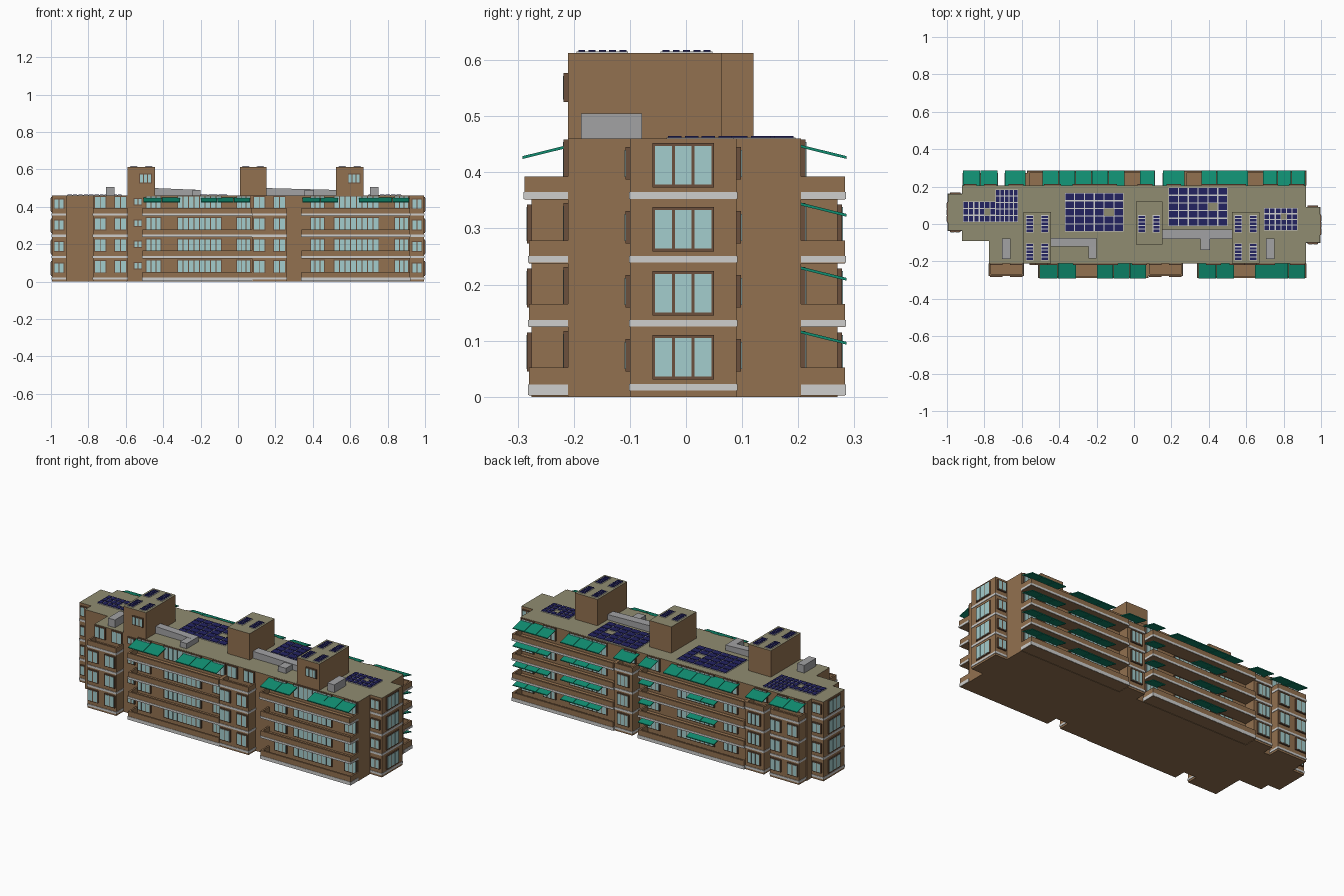
import bpy, bmesh

if "Cube" in bpy.data.objects:
    bpy.data.objects.remove(bpy.data.objects["Cube"], do_unlink=True)

COLOURS = {
    "brick": (0.29, 0.165, 0.08), "roof": (0.28, 0.265, 0.165),
    "frame": (0.15, 0.08, 0.045), "glass": (0.37, 0.61, 0.61),
    "band": (0.62, 0.62, 0.61), "awning": (0.005, 0.27, 0.165),
    "solar": (0.016, 0.016, 0.12), "duct": (0.36, 0.36, 0.37)}
NAMES = list(COLOURS)
MATS = []
for label, rgb in COLOURS.items():
    m = bpy.data.materials.new(label)
    m.use_nodes = True
    m.diffuse_color = (*rgb, 1)
    m.node_tree.nodes["Principled BSDF"].inputs["Base Color"].default_value = (*rgb, 1)
    MATS.append(m)


class Part:
    """Collects solids into one named mesh object."""
    def __init__(self, name):
        self.name, self.bm = name, bmesh.new()

    def prism(self, outline, z0, z1, mat, top=None):
        low = [self.bm.verts.new((x, y, z0)) for x, y in outline]
        high = [self.bm.verts.new((x, y, z1)) for x, y in outline]
        n = len(outline)
        faces = [self.bm.faces.new(low[::-1])]
        faces += [self.bm.faces.new((low[i], low[(i + 1) % n], high[(i + 1) % n], high[i])) for i in range(n)]
        lid = self.bm.faces.new(high)
        for f in faces:
            f.material_index = NAMES.index(mat)
        lid.material_index = NAMES.index(top or mat)
        return low + high

    def box(self, x0, x1, y0, y1, z0, z1, mat, top=None):
        x0, x1 = sorted((x0, x1))
        y0, y1 = sorted((y0, y1))
        return self.prism([(x0, y0), (x1, y0), (x1, y1), (x0, y1)], z0, z1, mat, top)

    def plate(self, axis, sign, wall, a0, a1, z0, z1, depth, mat):
        """Plate standing out from a wall facing along axis * sign."""
        out = wall + sign * depth
        if axis == "y":
            self.box(a0, a1, wall, out, z0, z1, mat)
        else:
            self.box(wall, out, a0, a1, z0, z1, mat)

    def window(self, axis, sign, wall, a0, a1, z0, z1, panes):
        self.plate(axis, sign, wall, a0, a1, z0, z1, 0.008, "frame")
        step = (a1 - a0 - 0.005) / panes
        for i in range(panes):
            s = a0 + 0.005 + i * step
            self.plate(axis, sign, wall, s, s + step - 0.005, z0 + 0.005, z1 - 0.005, 0.0095, "glass")

    def finish(self):
        bmesh.ops.recalc_face_normals(self.bm, faces=self.bm.faces)
        mesh = bpy.data.meshes.new(self.name)
        self.bm.to_mesh(mesh)
        self.bm.free()
        for m in MATS:
            mesh.materials.append(m)
        bpy.context.collection.objects.link(bpy.data.objects.new(self.name, mesh))


FRONT, BACK, ROOF = -0.21, 0.205, 0.46
FLOORS = [0.01, 0.124, 0.238, 0.352]
WALLS = {-1: FRONT, 1: BACK}

# Main block with its stepped corner
p = Part("main_block")
p.prism([(-0.92, -0.09), (-0.775, -0.09), (-0.775, FRONT), (0.92, FRONT), (0.92, BACK), (-0.92, BACK)],
        0, ROOF, "brick", "roof")
p.finish()

# Glazed bays at both ends
p = Part("end_bays")
for sx, y0, y1 in ((1, -0.1, 0.09), (-1, -0.035, 0.16)):
    p.box(sx * 0.92, sx * 0.995, y0, y1, 0, ROOF, "brick", "roof")
    mid = (y0 + y1) / 2
    for z in FLOORS:
        p.box(sx * 0.92, sx * 0.997, y0 - 0.002, y1 + 0.002, z + 0.001, z + 0.013, "band")
        p.window("x", sx, sx * 0.992, mid - 0.055, mid + 0.055, z + 0.021, z + 0.1, 3)
        a0, a1 = sorted((sx * 0.928, sx * 0.985))
        p.window("y", -1, y0, a0, a1, z + 0.035, z + 0.093, 2)
        p.window("y", 1, y1, a0, a1, z + 0.035, z + 0.093, 2)
p.finish()

# Projecting bays below the top floor: side, x range
BAYS = [(-1, -0.775, -0.59), (-1, 0.075, 0.26), (1, -0.915, -0.73), (1, -0.69, -0.57), (1, 0.155, 0.27)]
# Open balconies: side, x range
BALCONIES = [(-1, -0.51, 0.075), (-1, 0.34, 0.92), (1, -0.57, 0.11), (1, 0.27, 0.92)]


def bay_windows(part, side, x0, x1, wall, z):
    if x1 - x0 > 0.15:
        part.window("y", side, wall, x0 + 0.005, x0 + 0.072, z + 0.035, z + 0.105, 2)
        part.window("y", side, wall, x1 - 0.072, x1 - 0.005, z + 0.035, z + 0.105, 2)
    else:
        part.window("y", side, wall, x0 + 0.02, x1 - 0.02, z + 0.035, z + 0.105, 3)


def deck(part, side, x0, x1, z0, z1, depth, band):
    """Slab with parapets on three sides and a pale edge strip."""
    wall = WALLS[side]
    out, inner = wall + side * depth, wall + side * (depth - 0.01)
    part.box(x0, x1, wall, out, z0, z0 + 0.012, "brick")
    part.box(x0, x1, inner, out, z0 + 0.012, z1, "brick")
    for a, b in ((x0, x0 + 0.01), (x1 - 0.01, x1)):
        part.box(a, b, wall, inner, z0 + 0.012, z1, "brick")
    part.plate("y", side, out, x0 - 0.002, x1 + 0.002, z0 + 0.001, z0 + band, 0.002, "band")
    part.plate("x", -1, x0, wall, out, z0 + 0.001, z0 + band, 0.002, "band")
    part.plate("x", 1, x1, wall, out, z0 + 0.001, z0 + band, 0.002, "band")


p = Part("projecting_bays")
for side, x0, x1 in BAYS:
    wall = WALLS[side]
    face = wall + side * 0.065
    p.box(x0, x1, wall, face, 0, FLOORS[3], "brick")
    for z in FLOORS[:3]:
        p.box(x0 - 0.002, x1 + 0.002, wall, face + side * 0.003, z + 0.001, z + 0.013, "band")
        bay_windows(p, side, x0, x1, face, z)
    deck(p, side, x0, x1, FLOORS[3], 0.393, 0.067, 0.013)
    bay_windows(p, side, x0, x1, wall, FLOORS[3])
p.finish()

p = Part("balconies")
for side, x0, x1 in BALCONIES:
    deck(p, side, x0, x1, 0.002, 0.052, 0.07 if side < 0 else 0.078, 0.02)
    for z in FLOORS[1:]:
        deep = 0.078 if side > 0 or z > 0.3 else 0.07
        deck(p, side, x0, x1, z, z + 0.041, deep, 0.013)
p.finish()

# Window strips behind the balconies: side, x range, panes
STRIPS = [(-1, -0.495, -0.41, 3), (-1, -0.325, -0.085, 8), (-1, -0.01, 0.07, 3),
          (-1, 0.385, 0.465, 3), (-1, 0.51, 0.755, 8), (-1, 0.835, 0.915, 3),
          (1, -0.48, -0.39, 3), (1, -0.33, -0.09, 8), (1, 0.02, 0.1, 3),
          (1, 0.36, 0.6, 8), (1, 0.69, 0.77, 3), (1, 0.83, 0.91, 3)]
p = Part("balcony_windows")
for z in FLOORS:
    for side, x0, x1, panes in STRIPS:
        p.window("y", side, WALLS[side], x0, x1, z + 0.03, z + 0.107, panes)
p.finish()

p = Part("stair_windows")
for z in FLOORS:
    p.window("y", -1, FRONT, -0.558, -0.512, z + 0.055, z + 0.095, 2)
p.finish()

# Sloping awnings in separate panels
FRONT_AWNINGS = [(-0.505, -0.31), (-0.2, 0.065), (0.345, 0.535), (0.645, 0.915)]
BACK_AWNINGS = [(-0.915, -0.73), (-0.69, -0.58), (-0.49, -0.05), (0.03, 0.11),
                (0.155, 0.27), (0.36, 0.61), (0.69, 0.915)]
LOW_AWNINGS = [(-0.38, -0.2), (0.03, 0.11), (0.36, 0.61), (0.69, 0.915)]


def awning(part, side, x0, x1, z):
    count = max(1, round((x1 - x0) / 0.09))
    step = (x1 - x0) / count
    wall = WALLS[side]
    for i in range(count):
        a = x0 + i * step
        for v in part.box(a + 0.001, a + step - 0.001, wall, wall + side * 0.081, z - 0.005, z, "awning"):
            if abs(v.co.y - wall) > 0.01:
                v.co.z -= 0.02


p = Part("awnings")
for x0, x1 in FRONT_AWNINGS:
    awning(p, -1, x0, x1, 0.449)
for x0, x1 in BACK_AWNINGS:
    awning(p, 1, x0, x1, 0.449)
for z in FLOORS[:3]:
    for x0, x1 in LOW_AWNINGS:
        awning(p, 1, x0, x1, z + 0.108)
p.finish()

# Rooftop towers
TOWERS = [(-0.59, -0.445, FRONT, 0.063), (0.01, 0.152, -0.11, 0.12), (0.525, 0.67, FRONT, 0.063)]
p = Part("roof_towers")
for x0, x1, y0, y1 in TOWERS:
    p.box(x0, x1, y0, y1, ROOF - 0.005, 0.613, "brick", "roof")
    if y0 == FRONT:
        p.window("y", -1, y0, x0 + 0.062, x0 + 0.13, 0.525, 0.577, 3)
p.finish()

# Solar arrays: x range, y range, columns, rows, missing panel
ARRAYS = [(-0.915, -0.74, 0.01, 0.12, 6, 3, (4, 1)), (-0.74, -0.62, 0.01, 0.185, 5, 5, None),
          (-0.37, -0.055, -0.04, 0.165, 6, 5, (4, 2)), (0.185, 0.5, -0.01, 0.195, 6, 5, (4, 2)),
          (0.695, 0.875, -0.035, 0.085, 6, 4, (3, 2))]


def solar(part, x0, x1, y0, y1, cols, rows, missing, z):
    dx, dy = (x1 - x0) / cols, (y1 - y0) / rows
    for i in range(cols):
        for j in range(rows):
            if (i, j) != missing:
                a, b = x0 + i * dx, y0 + j * dy
                part.box(a, a + dx, b, b + dy, z, z + 0.002, "band")
                part.box(a + 0.003, a + dx - 0.003, b + 0.003, b + dy - 0.003, z + 0.002, z + 0.005, "solar")


p = Part("solar_panels")
for spec in ARRAYS:
    solar(p, *spec, ROOF)
for x0, x1, y0, y1 in TOWERS:
    rows = (-0.195, -0.045) if y0 == FRONT else (-0.045,)
    for y in rows:
        for x in (x0 + 0.012, x1 - 0.052):
            solar(p, x, x + 0.04, y, y + 0.092, 1, 5, None, 0.613)
p.finish()

# Ventilation boxes and ducts
DUCTS = [(-0.705, -0.66, -0.187, -0.078, 0.505), (0.705, 0.75, -0.187, -0.078, 0.505),
         (-0.445, -0.2, -0.12, -0.075, 0.5), (-0.243, -0.2, -0.185, -0.12, 0.49),
         (0.152, 0.53, -0.08, -0.03, 0.5), (0.355, 0.405, -0.138, -0.08, 0.49)]
p = Part("roof_ducts")
for x0, x1, y0, y1, top in DUCTS:
    for v in p.box(x0, x1, y0, y1, ROOF, top, "duct"):
        if x1 - x0 > 0.2 and v.co.z > ROOF + 0.01 and v.co.x > x0 + 0.1:
            v.co.z -= 0.01
p.finish()
